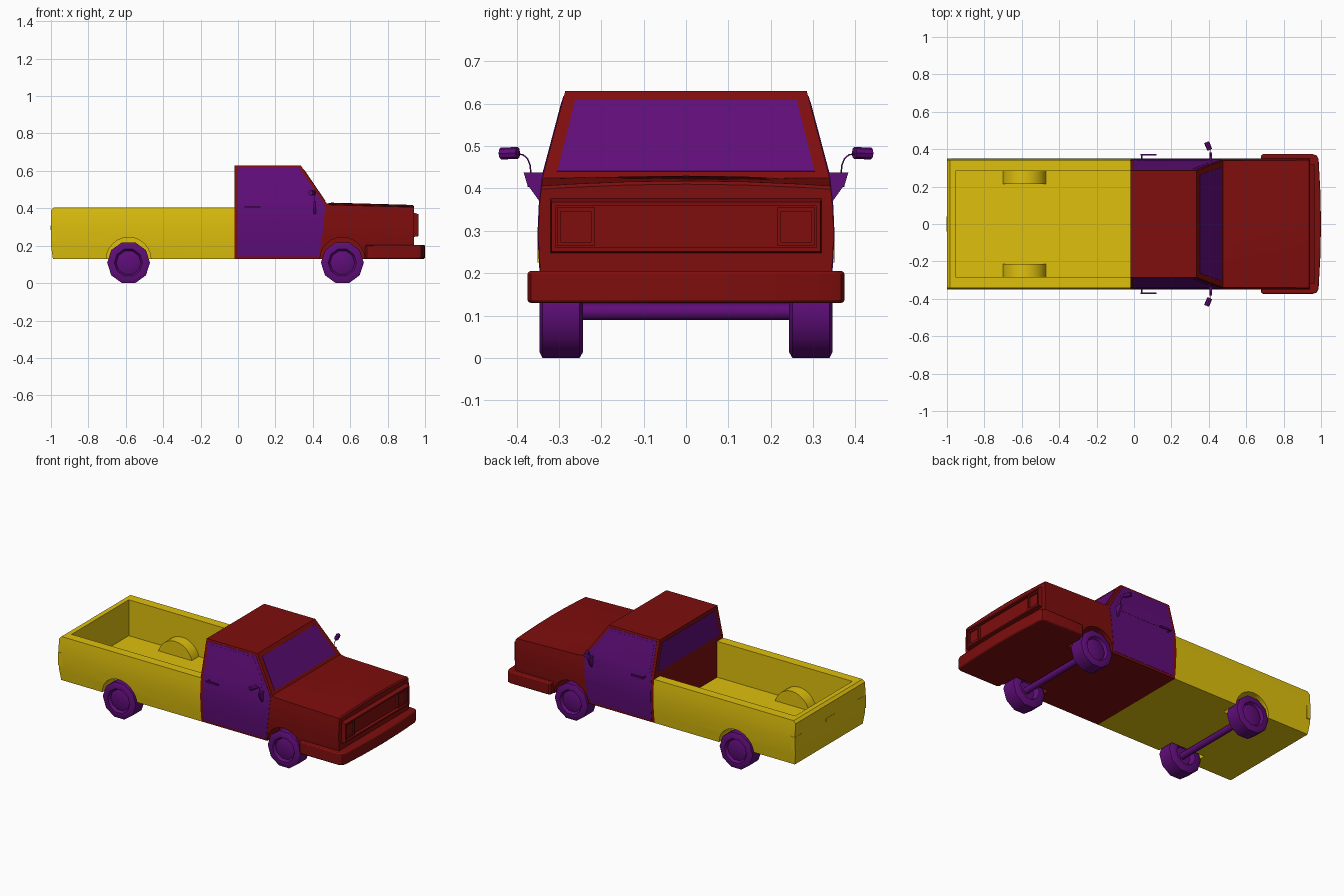
import bpy, bmesh, math
from mathutils import Vector, Matrix

if "Cube" in bpy.data.objects:
    bpy.data.objects.remove(bpy.data.objects["Cube"])


def material(name, rgb):
    m = bpy.data.materials.new(name)
    m.diffuse_color = (*rgb, 1)
    m.use_nodes = True
    m.node_tree.nodes["Principled BSDF"].inputs["Base Color"].default_value = m.diffuse_color
    return m


RED = material("red_paint", (0.21, 0.004, 0.004))
PURPLE = material("purple", (0.115, 0.004, 0.19))
YELLOW = material("yellow_paint", (0.74, 0.53, 0.004))

# Half width of the bodywork at each height
SECTION = [(0.13, 0.336), (0.20, 0.344), (0.29, 0.349), (0.36, 0.346), (0.425, 0.339), (0.63, 0.285)]


def half_width(z):
    for (z0, w0), (z1, w1) in zip(SECTION, SECTION[1:]):
        if z <= z1:
            return w0 + (w1 - w0) * (z - z0) / (z1 - z0)
    return SECTION[-1][1]


def finish(bm, name, mat):
    bmesh.ops.recalc_face_normals(bm, faces=bm.faces)
    me = bpy.data.meshes.new(name)
    bm.to_mesh(me)
    bm.free()
    ob = bpy.data.objects.new(name, me)
    bpy.context.collection.objects.link(ob)
    if mat:
        me.materials.append(mat)
    return ob


def solid(points, direction):
    """Polygon swept along a direction."""
    bm = bmesh.new()
    face = bm.faces.new([bm.verts.new(p) for p in points])
    ext = bmesh.ops.extrude_face_region(bm, geom=[face])
    bmesh.ops.translate(bm, vec=direction, verts=[v for v in ext["geom"] if isinstance(v, bmesh.types.BMVert)])
    if face.is_valid and len(face.edges[0].link_faces) < 2:
        bm.faces.new(list(face.verts))
    return bm


def prism(name, profile, y0, y1, mat):
    return finish(solid([(x, y0, z) for x, z in profile], (0, y1 - y0, 0)), name, mat)


def plate(name, pts, direction, mat):
    return finish(solid(pts, direction), name, mat)


def box(name, lo, hi, mat):
    return plate(name, [(lo[0], lo[1], lo[2]), (hi[0], lo[1], lo[2]), (hi[0], hi[1], lo[2]), (lo[0], hi[1], lo[2])],
                 (0, 0, hi[2] - lo[2]), mat)


def skin(name, profile, t0, t1, mat, crown=0.0):
    """Side profile whose width follows the body section; t = 1 is the body surface."""
    bm = solid([(x, t0, z) for x, z in profile], (0, t1 - t0, 0))
    cuts = [((0, 0, z), (0, 0, 1)) for z, _ in SECTION[1:-1]]
    if crown:
        cuts += [((0, t, 0), (0, 1, 0)) for t in (-0.8, -0.4, 0, 0.4, 0.8)]
    for co, no in cuts:
        bmesh.ops.bisect_plane(bm, geom=bm.verts[:] + bm.edges[:] + bm.faces[:], plane_co=co, plane_no=no)
    for v in bm.verts:
        t = v.co.y
        v.co.y = t * half_width(v.co.z)
        if v.co.x > 0.49 and v.co.z > 0.39:
            v.co.z += crown * (1 - t * t)
    return finish(bm, name, mat)


def cut(ob, cutter):
    m = ob.modifiers.new("cut", "BOOLEAN")
    m.operation, m.object, m.solver = "DIFFERENCE", cutter, "EXACT"
    bpy.context.view_layer.objects.active = ob
    bpy.ops.object.modifier_apply(modifier=m.name)


def drop(ob):
    bpy.data.objects.remove(ob, do_unlink=True)


def arc(cx, cz, r, a0, a1, n):
    return [(cx + r * math.cos(math.radians(a0 + (a1 - a0) * i / n)),
             cz + r * math.sin(math.radians(a0 + (a1 - a0) * i / n))) for i in range(n + 1)]


def rod(name, a, b, r, n, mat):
    a, b = Vector(a), Vector(b)
    bm = bmesh.new()
    rot = (b - a).to_track_quat("Z", "Y").to_matrix().to_4x4()
    bmesh.ops.create_cone(bm, cap_ends=True, segments=n, radius1=r, radius2=r, depth=(b - a).length,
                          matrix=Matrix.Translation((a + b) / 2) @ rot)
    return finish(bm, name, mat)


REAR_X, FRONT_X = -0.585, 0.558

# Cab and bonnet, and the load bed with its open tray
body = skin("cab_and_hood", [(-0.018, 0.13), (-0.018, 0.63), (0.335, 0.63), (0.475, 0.425), (0.5, 0.418),
                             (0.935, 0.406), (0.942, 0.398), (0.942, 0.13)], -1, 1, RED, crown=0.012)
bed = skin("load_bed", [(-0.99, 0.13), (-1.0, 0.2), (-1.0, 0.39), (-0.985, 0.405), (-0.018, 0.405), (-0.018, 0.13)],
           -1, 1, YELLOW)
tray = box("tray_cutter", (-0.955, -0.283, 0.18), (0.05, 0.283, 0.6), None)
cut(bed, tray)
drop(tray)

for s, side in ((-1, "right"), (1, "left")):
    # Wheel housings inside the tray, then the arches cut through everything
    well = prism("wheel_housing_" + side, arc(REAR_X, 0.15, 0.12, 0, 180, 14), s * 0.213, s * 0.3, YELLOW)
    for x, parts in ((REAR_X, (bed, well)), (FRONT_X, (body,))):
        cutter = prism("arch_cutter", arc(x, 0.125, 0.12, 0, 345, 23), s * 0.225, s * 0.42, None)
        for p in parts:
            cut(p, cutter)
        drop(cutter)

    # Door with its window and handle
    t = sorted((s * 0.95, s * 1.005))
    skin("door_" + side, [(0.0, 0.143), (0.0, 0.618), (0.325, 0.618), (0.466, 0.415), (0.455, 0.28), (0.433, 0.143)],
         *t, PURPLE)
    t = sorted((s * 0.96, s * 1.008))
    skin("door_window_" + side, [(0.015, 0.42), (0.015, 0.605), (0.312, 0.605), (0.395, 0.487), (0.395, 0.42)],
         *t, PURPLE)
    y0, y1 = sorted((s * 0.366, s * 0.374))
    box("door_handle_" + side, (0.035, y0, 0.403), (0.12, y1, 0.413), PURPLE)
    rod("handle_post_" + side, (0.042, s * 0.335, 0.408), (0.042, s * 0.37, 0.408), 0.005, 6, PURPLE)

    # Wing mirror: bracket, bent arm, head
    plate("mirror_bracket_" + side, [(0.405, s * 0.335, 0.437), (0.405, s * 0.383, 0.437), (0.405, s * 0.375, 0.41),
                                     (0.405, s * 0.345, 0.368), (0.405, s * 0.335, 0.368)], (0.012, 0, 0), PURPLE)
    cu = bpy.data.curves.new("mirror_arm_" + side, "CURVE")
    cu.dimensions, cu.bevel_depth, cu.bevel_resolution = "3D", 0.002, 1
    path = [(0.366, 0.435), (0.368, 0.455), (0.374, 0.47), (0.384, 0.479), (0.402, 0.483)]
    sp = cu.splines.new("POLY")
    sp.points.add(len(path) - 1)
    for p, (y, z) in zip(sp.points, path):
        p.co = (0.408, s * y, z, 1)
    cu.materials.append(PURPLE)
    bpy.context.collection.objects.link(bpy.data.objects.new("mirror_arm_" + side, cu))
    rod("mirror_head_" + side, (0.405, s * 0.397, 0.484), (0.388, s * 0.437, 0.482), 0.014, 8, PURPLE)

    # Headlight: stepped square frame with a sunk lens
    y0, y1 = sorted((s * 0.215, s * 0.305))
    lamp = box("headlight_" + side, (0.935, y0, 0.265), (0.96, y1, 0.355), RED)
    hole = box("lamp_cutter", (0.951, y0 + 0.009, 0.274), (1.0, y1 - 0.009, 0.346), None)
    cut(lamp, hole)
    drop(hole)

    # Tail light wrapped round the rear corner
    y0, y1 = sorted((s * 0.275, s * 0.350))
    box("tail_light_" + side, (-1.001, y0, 0.225), (-0.973, y1, 0.307), YELLOW)

    # Ten-sided wheels, turned from a profile
    for x, end in ((REAR_X, "rear"), (FRONT_X, "front")):
        bm = bmesh.new()
        prof = [(0, 0.275), (0.055, 0.275), (0.068, 0.243), (0.1, 0.243), (0.1146, 0.251), (0.1146, 0.339),
                (0.1, 0.346), (0.076, 0.346), (0.066, 0.33), (0.05, 0.336), (0, 0.338)]
        vs = [bm.verts.new((x + r, s * y, 0.109)) for r, y in prof]
        es = [bm.edges.new(e) for e in zip(vs, vs[1:])]
        bmesh.ops.spin(bm, geom=vs + es, cent=(x, 0, 0.109), axis=(0, 1, 0), angle=math.tau, steps=10)
        bmesh.ops.remove_doubles(bm, verts=bm.verts, dist=1e-4)
        finish(bm, f"wheel_{end}_{side}", PURPLE)

# Axles
for x, end in ((REAR_X, "rear"), (FRONT_X, "front")):
    rod("axle_" + end, (x, -0.28, 0.109), (x, 0.28, 0.109), 0.02, 12, PURPLE)


# Windscreen on the slope, and rear window
def slope_x(z):
    return 0.335 + (0.63 - z) * 0.14 / 0.205 - 0.003


plate("windscreen", [(slope_x(z), y, z) for y, z in ((-0.304, 0.438), (0.304, 0.438), (0.262, 0.606), (-0.262, 0.606))],
      (0.004, 0, 0.0027), PURPLE)
plate("rear_window", [(-0.01, y, z) for y, z in ((-0.305, 0.435), (0.305, 0.435), (0.262, 0.605), (-0.262, 0.605))],
      (-0.0095, 0, 0), PURPLE)

# Grille surround with recess
grille = plate("grille", [(0.93, -0.322, 0.245), (0.93, 0.322, 0.245), (0.93, 0.322, 0.38), (0.93, -0.322, 0.38)],
               (0.036, 0, 0), RED)
for v in grille.data.vertices:
    if v.co.x > 0.95:
        v.co.y *= 0.985
        v.co.z += 0.006 if v.co.z < 0.3 else -0.012
recess = box("grille_cutter", (0.945, -0.307, 0.26), (1.1, 0.307, 0.359), None)
cut(grille, recess)
drop(recess)

# Wrap-round front bumper
half = [(0.68, 0.366), (0.69, 0.374), (0.955, 0.374), (0.978, 0.366), (0.987, 0.345), (0.996, 0.18)]
outline = half + [(1.0, 0.0)] + [(x, -y) for x, y in reversed(half)]
bumper = plate("front_bumper", [(x, y, 0.13) for x, y in outline], (0, 0, 0.075), RED)
m = bumper.modifiers.new("bevel", "BEVEL")
m.width, m.segments, m.limit_method, m.angle_limit = 0.007, 2, "ANGLE", math.radians(60)

# Tailgate latch
box("tailgate_latch", (-1.002, -0.04, 0.285), (-0.99, 0.04, 0.308), YELLOW)

# Soft shading across the gentle bends, crisp edges elsewhere
for ob in bpy.context.collection.objects:
    if ob.type == "MESH":
        ob.select_set(True)
        bpy.context.view_layer.objects.active = ob
bpy.ops.object.shade_smooth_by_angle(angle=math.radians(38))
